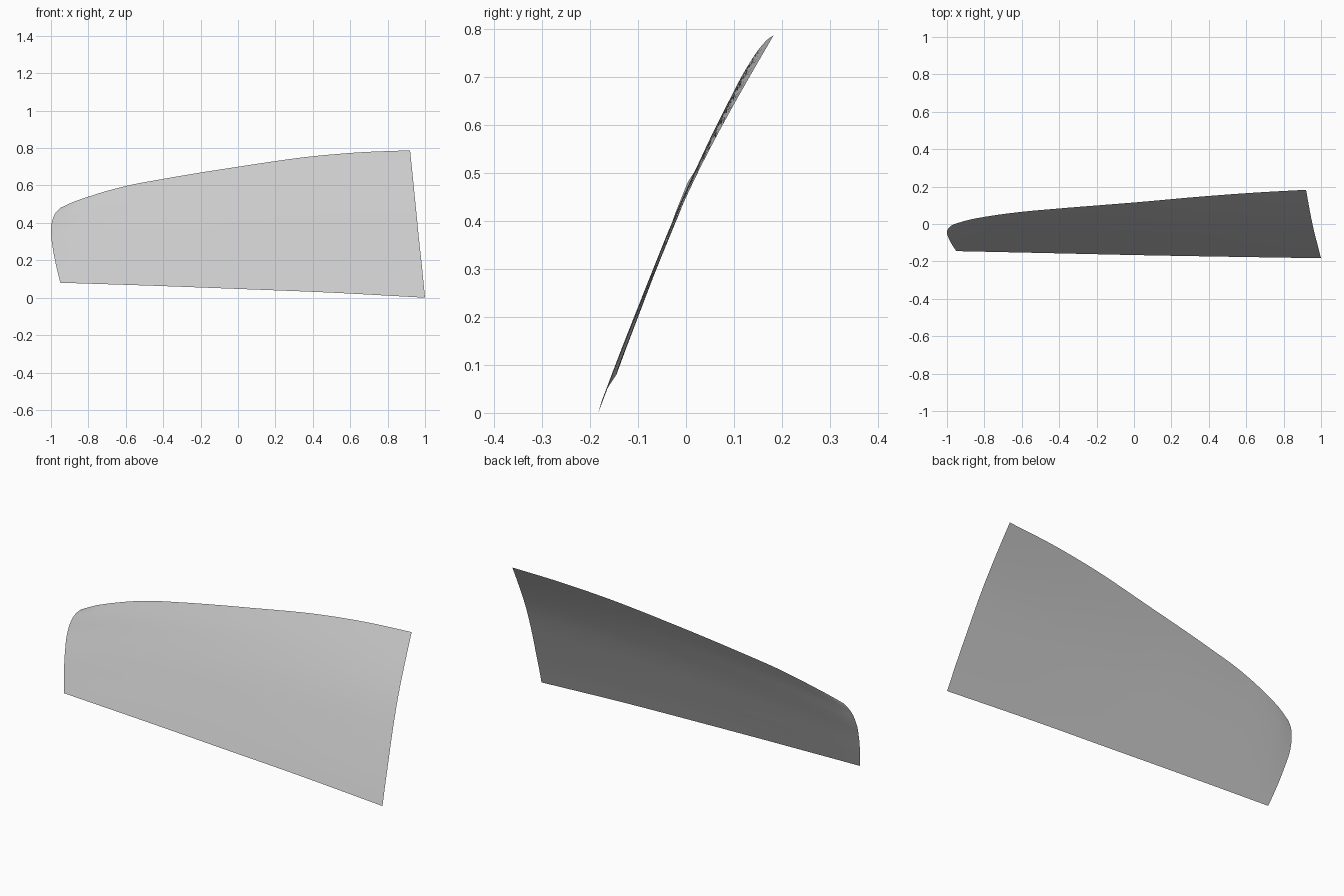
import bpy
from mathutils import Vector

if "Cube" in bpy.data.objects:
    bpy.data.objects.remove(bpy.data.objects["Cube"])

NU, NV = 64, 28


def smooth_path(points, n):
    """Catmull-Rom curve through the points, resampled evenly by length."""
    p = [Vector(q) for q in points]
    p = [2 * p[0] - p[1]] + p + [2 * p[-1] - p[-2]]
    dense = []
    for i in range(1, len(p) - 2):
        a, b, c, d = p[i - 1:i + 3]
        # non-uniform tangents keep unequal spans from overshooting
        h0, h1, h2 = (b - a).length, (c - b).length, (d - c).length
        m1 = ((b - a) / h0 * h1 + (c - b) / h1 * h0) / (h0 + h1) * h1
        m2 = ((c - b) / h1 * h2 + (d - c) / h2 * h1) / (h1 + h2) * h1
        for k in range(40):
            t = k / 40
            dense.append((2*t**3 - 3*t*t + 1) * b + (t**3 - 2*t*t + t) * m1
                         + (3*t*t - 2*t**3) * c + (t**3 - t*t) * m2)
    dense.append(p[-2])
    dist = [0.0]
    for a, b in zip(dense, dense[1:]):
        dist.append(dist[-1] + (b - a).length)
    out, j = [], 0
    for k in range(n + 1):
        s = dist[-1] * k / n
        while j < len(dense) - 2 and dist[j + 1] < s:
            j += 1
        out.append(dense[j].lerp(dense[j + 1], (s - dist[j]) / (dist[j + 1] - dist[j])))
    return out


# Four edges of the curved pane
bottom = smooth_path([(-.95, -.145, .08), (-.4, -.157, .062), (0, -.166, .047),
                      (.5, -.175, .027), (1, -.183, 0)], NU)
top = smooth_path([(-.95, .003, .48), (-.88, .023, .512), (-.8, .038, .54), (-.6, .065, .597),
                   (-.4, .083, .635), (0, .115, .70), (.4, .150, .756),
                   (.65, .168, .777), (.92, .183, .788)], NU)
left = smooth_path([(-.95, -.145, .08), (-.972, -.112, .17), (-.991, -.076, .27),
                    (-1, -.042, .36), (-.989, -.019, .425), (-.973, -.006, .457),
                    (-.95, .003, .48)], NV)
right = smooth_path([(1, -.183, 0), (.99, -.145, .1), (.98, -.105, .2), (.969, -.064, .3),
                     (.959, -.022, .4), (.949, .024, .5), (.939, .076, .6),
                     (.929, .132, .7), (.92, .183, .788)], NV)

# Blend the edges into one sheet
verts = []
for j in range(NV + 1):
    v = j / NV
    for i in range(NU + 1):
        u = i / NU
        corners = ((1-u)*(1-v)*bottom[0] + u*(1-v)*bottom[-1]
                   + (1-u)*v*top[0] + u*v*top[-1])
        verts.append((1-v)*bottom[i] + v*top[i] + (1-u)*left[j] + u*right[j] - corners)
W = NU + 1
faces = [(j*W + i, j*W + i + 1, (j+1)*W + i + 1, (j+1)*W + i)
         for j in range(NV) for i in range(NU)]

mesh = bpy.data.meshes.new("window_pane")
mesh.from_pydata(verts, [], faces)
mesh.polygons.foreach_set("use_smooth", [True] * len(faces))
pane = bpy.data.objects.new("window_pane", mesh)
bpy.context.collection.objects.link(pane)
